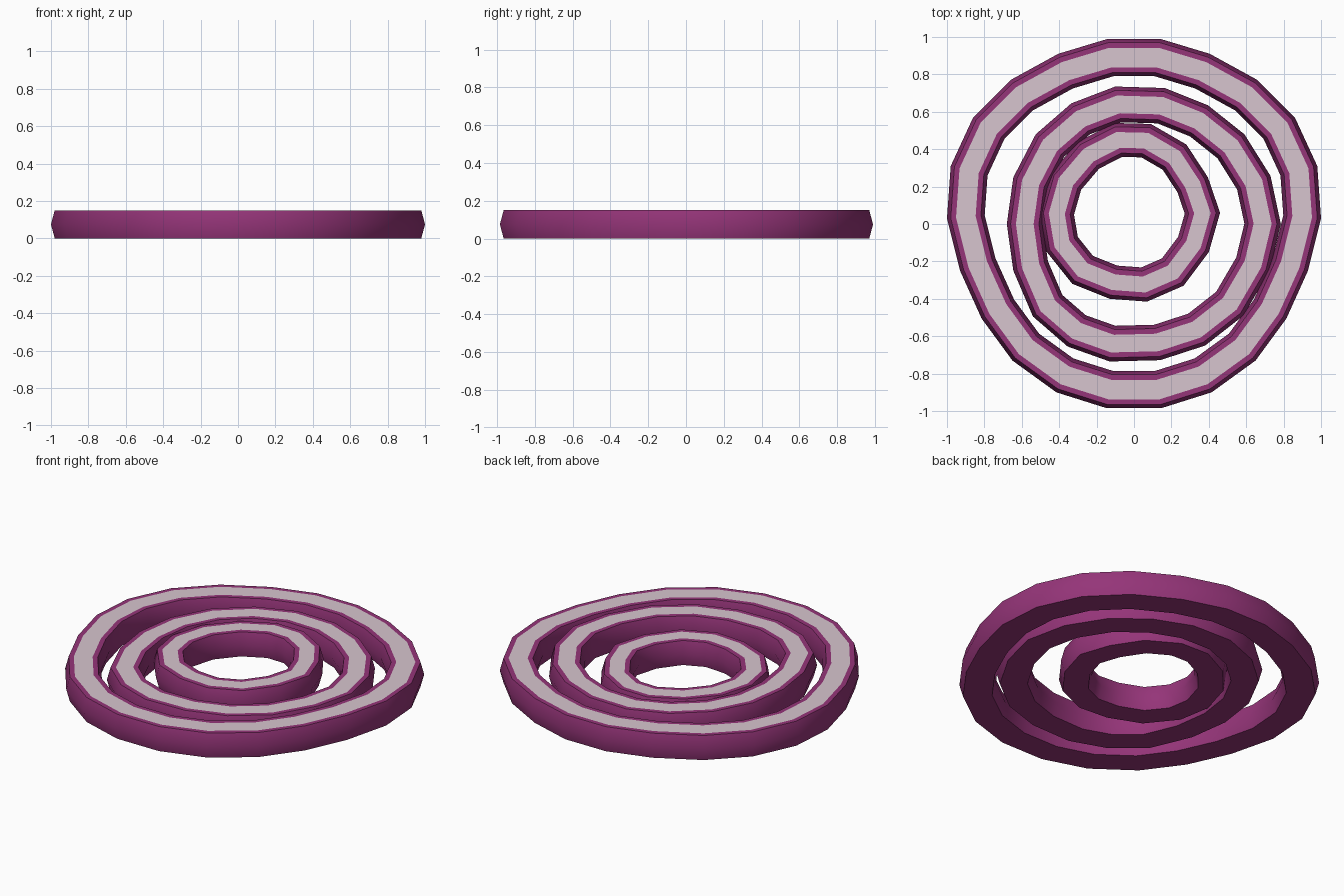
import bpy, bmesh, math
from mathutils import Vector

if "Cube" in bpy.data.objects:
    bpy.data.objects.remove(bpy.data.objects["Cube"])


def material(name, color):
    m = bpy.data.materials.new(name)
    m.diffuse_color = color
    m.use_nodes = True
    m.node_tree.nodes["Principled BSDF"].inputs["Base Color"].default_value = m.diffuse_color
    return m


PURPLE = material("purple_skin", (0.30, 0.035, 0.19, 1))
PALE = material("pale_flesh", (0.68, 0.56, 0.62, 1))


def inset(points, d):
    """Move a clockwise outline inwards by d, keeping mitred corners."""
    out = []
    for i, p in enumerate(points):
        a = (p - points[i - 1]).normalized()
        b = (points[(i + 1) % len(points)] - p).normalized()
        na, nb = Vector((a.y, -a.x)), Vector((b.y, -b.x))
        out.append(p + (na + nb) * d / (1 + na.dot(nb)))
    return out


def ring(name, outline, width):
    pts = [Vector(p) for p in outline]
    h, c, e = 0.15, 0.02, 0.048   # height, wall bulge, inset of pale band
    section = [(0, h / 2), (c, h), (e, h), (width - e, h),
               (width - c, h), (width, h / 2), (width - c, 0), (c, 0)]
    bm = bmesh.new()
    loops = [[bm.verts.new((p.x, p.y, z)) for p in inset(pts, d)] for d, z in section]
    n = len(pts)
    for k, la in enumerate(loops):
        lb = loops[(k + 1) % len(loops)]
        for i in range(n):
            j = (i + 1) % n
            f = bm.faces.new((la[i], la[j], lb[j], lb[i]))
            f.material_index = 1 if k == 2 else 0
    bmesh.ops.recalc_face_normals(bm, faces=bm.faces)
    me = bpy.data.meshes.new(name)
    bm.to_mesh(me)
    bm.free()
    me.materials.append(PURPLE)
    me.materials.append(PALE)
    ob = bpy.data.objects.new(name, me)
    bpy.context.collection.objects.link(ob)
    bpy.ops.object.select_all(action='DESELECT')
    ob.select_set(True)
    bpy.context.view_layer.objects.active = ob
    bpy.ops.object.shade_smooth_by_angle(angle=math.radians(40))


# Outer ring: right half mirrored to the left
half = [(.14, .99), (.405, .91), (.66, .77), (.86, .57), (.98, .31), (1, .03),
        (.93, -.25), (.815, -.505), (.65, -.73), (.415, -.9), (.145, -.985)]
ring("outer_ring", half + [(-x, y) for x, y in reversed(half)], 0.20)

# Middle ring, slightly off centre and irregular
ring("middle_ring", [
    (-.10, .735), (.165, .727), (.395, .635), (.59, .48), (.73, .257), (.785, 0),
    (.725, -.25), (.585, -.49), (.38, -.65), (.14, -.728), (-.13, -.735),
    (-.355, -.655), (-.54, -.495), (-.645, -.25), (-.68, 0), (-.645, .25),
    (-.525, .48), (-.335, .645)], 0.19)

# Inner ring
ring("inner_ring", [
    (-.105, .54), (.09, .535), (.28, .425), (.395, .25), (.46, .06), (.40, -.15),
    (.265, -.33), (.07, -.415), (-.13, -.40), (-.33, -.32), (-.47, -.145),
    (-.505, .06), (-.445, .27), (-.30, .44)], 0.18)
